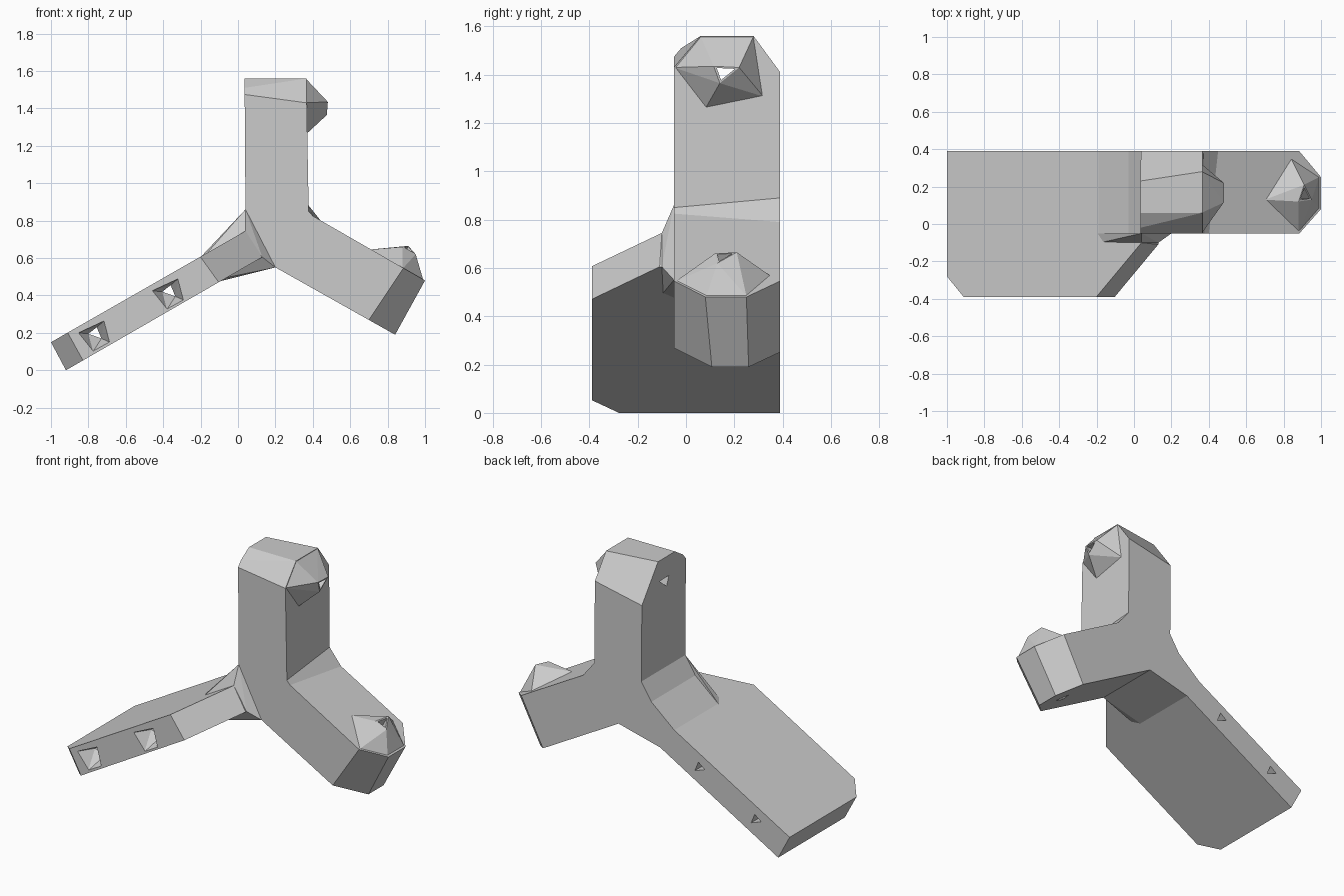
import bpy
import bmesh
from mathutils import Vector

old = bpy.data.objects.get("Cube")
if old:
    bpy.data.objects.remove(old, do_unlink=True)

grey = bpy.data.materials.new("plain grey")
grey.use_nodes = True
tone = (0.6, 0.6, 0.6, 1)
grey.diffuse_color = tone
grey.node_tree.nodes["Principled BSDF"].inputs["Base Color"].default_value = tone


def finish(name, bm):
    bmesh.ops.recalc_face_normals(bm, faces=bm.faces[:])
    mesh = bpy.data.meshes.new(name)
    bm.to_mesh(mesh)
    bm.free()
    mesh.materials.append(grey)
    ob = bpy.data.objects.new(name, mesh)
    bpy.context.collection.objects.link(ob)
    return ob


def hull(name, points):
    bm = bmesh.new()
    for p in points:
        bm.verts.new(p)
    bmesh.ops.convex_hull(bm, input=bm.verts[:])
    bmesh.ops.dissolve_limit(bm, angle_limit=0.01, verts=bm.verts[:], edges=bm.edges[:])
    return finish(name, bm)


def prism(front, back, y0, y1):
    """Loft between two matching outlines in x and z."""
    bm = bmesh.new()
    a = [bm.verts.new((x, y0, z)) for x, z in front]
    b = [bm.verts.new((x, y1, z)) for x, z in back]
    bm.faces.new(a)
    bm.faces.new(b[::-1])
    for i in range(len(a)):
        j = (i + 1) % len(a)
        bm.faces.new((a[j], a[i], b[i], b[j]))
    return bm


def chamfer(bm, inside, p, q, r):
    """Slice off everything beyond the plane through three points."""
    p, q, r = Vector(p), Vector(q), Vector(r)
    n = (q - p).cross(r - p).normalized()
    if n.dot(Vector(inside) - p) > 0:
        n = -n
    geom = bm.verts[:] + bm.edges[:] + bm.faces[:]
    bmesh.ops.bisect_plane(bm, geom=geom, plane_co=p, plane_no=n, clear_outer=True)
    rim = [e for e in bm.edges if e.is_boundary]
    bmesh.ops.edgenet_fill(bm, edges=rim)


def cut(targets, points):
    cutter = hull("cutter", points)
    cutter.hide_render = True
    for ob in targets:
        mod = ob.modifiers.new("hole", 'BOOLEAN')
        mod.operation = 'DIFFERENCE'
        mod.solver = 'EXACT'
        mod.object = cutter
        bpy.context.view_layer.objects.active = ob
        bpy.ops.object.modifier_apply(modifier=mod.name)
    bpy.data.objects.remove(cutter, do_unlink=True)


FRONT, BACK, EDGE = -0.05, 0.39, -0.39

# Upright and side arm as one bent frame
head = [(0.035, 1.56), (0.365, 1.56)]
tail = [(1.0, 0.48), (0.84, 0.19), (0.2, 0.55), (0.04, 0.86)]
bm = prism(head + [(0.378, 0.85), (0.4, 0.825)] + tail,
           head + [(0.37, 0.89), (0.45, 0.79)] + tail, FRONT, BACK)
core = (0.22, 0.17, 0.8)
slices = [
    # upright end
    ((0.365, FRONT, 1.43), (0.365, 0.06, 1.56), (0.035, -0.02, 1.51)),
    ((0.035, -0.02, 1.51), (0.365, 0.06, 1.56), (0.035, 0.06, 1.56)),
    ((0.035, 0.23, 1.56), (0.365, 0.28, 1.56), (0.365, BACK, 1.41)),
    # side arm end
    ((0.88, FRONT, 0.54), (1.0, 0.08, 0.48), (0.70, FRONT, 0.27)),
    ((0.88, BACK, 0.54), (1.0, 0.25, 0.48), (0.73, BACK, 0.25)),
]
for s in slices:
    chamfer(bm, core, *s)
frame = finish("frame", bm)

# Wide flat plate
outline = [(-1, 0.15), (0.04, 0.745), (0.13, 0.605), (-0.92, 0)]
bm = prism(outline, outline, EDGE, BACK)
middle = (-0.4, 0, 0.38)
chamfer(bm, middle, (-0.91, EDGE, 0.2), (-1, -0.28, 0.15), (-0.83, EDGE, 0.055))
chamfer(bm, middle, (-0.2, EDGE, 0.605), (0.04, -0.1, 0.745), (-0.11, EDGE, 0.48))
plate = finish("plate", bm)

# Fillet between plate and frame, with its slanted front web
outline = [(-0.2, 0.605), (-0.03, 0.75), (0.04, 0.86), (0.2, 0.55), (-0.1, 0.475)]
finish("fillet", prism(outline, outline, FRONT, BACK))
hull("upper_web", [(-0.18, -0.1, 0.61), (0.04, -0.1, 0.745), (0.04, FRONT, 0.86),
                   (-0.03, FRONT, 0.75), (-0.2, FRONT, 0.605), (0.1, FRONT, 0.65)])
hull("lower_web", [(-0.09, -0.1, 0.49), (0.13, -0.1, 0.605), (0.04, -0.1, 0.745),
                   (0.2, FRONT, 0.55), (0.04, FRONT, 0.86), (-0.1, FRONT, 0.475)])

# Faceted knobs
tip = [(0.48, 0.115, 1.435), (0.48, 0.22, 1.43), (0.475, 0.14, 1.365)]
base = [(FRONT, 1.43), (0.08, 1.26), (0.32, 1.31), (0.28, 1.56), (0.06, 1.56)]
upright_knob = hull("upright_knob", tip + [(0.362, y, z) for y, z in base])
crown = [(0.91, 0.21, 0.665), (0.88, 0.12, 0.66), (0.95, 0.13, 0.62)]
foot = [(0.70, 0.13, 0.645), (0.84, 0.35, 0.567), (0.99, 0.25, 0.484),
        (0.99, 0.085, 0.484), (0.88, -0.045, 0.543)]
arm_knob = hull("arm_knob", crown + foot)


def bore(targets, ring, axis, reach):
    """Three-sided hole that widens away from the knob tip."""
    ring = [Vector(p) for p in ring]
    mid = sum(ring, Vector()) / 3
    axis = Vector(axis).normalized()
    near = [mid + (p - mid) * 0.7 - axis * 0.05 for p in ring]
    far = [mid + (p - mid) * 0.9 + axis * reach for p in ring]
    cut(targets, near + far)


bore([frame, upright_knob], tip, (-1, 0, 0), 0.5)
bore([frame, arm_knob], crown, (-0.5, 0, -0.87), 0.55)

# Plate sockets: a funnel at the front edge and a narrow hole right through
for x, z in ((-0.37, 0.42), (-0.765, 0.195)):
    hole = [(x - 0.035, z), (x + 0.01, z + 0.035), (x + 0.035, z - 0.025)]
    cut([plate], [(u, y, w) for u, w in hole for y in (-0.5, 0.5)])
    rim = [(-0.09, 0.005), (0.05, 0.07), (0.08, -0.045), (-0.01, -0.095)]
    funnel = [(x + u, EDGE - 0.005, z + w) for u, w in rim]
    cut([plate], funnel + [(u, EDGE + 0.1, w) for u, w in hole])
